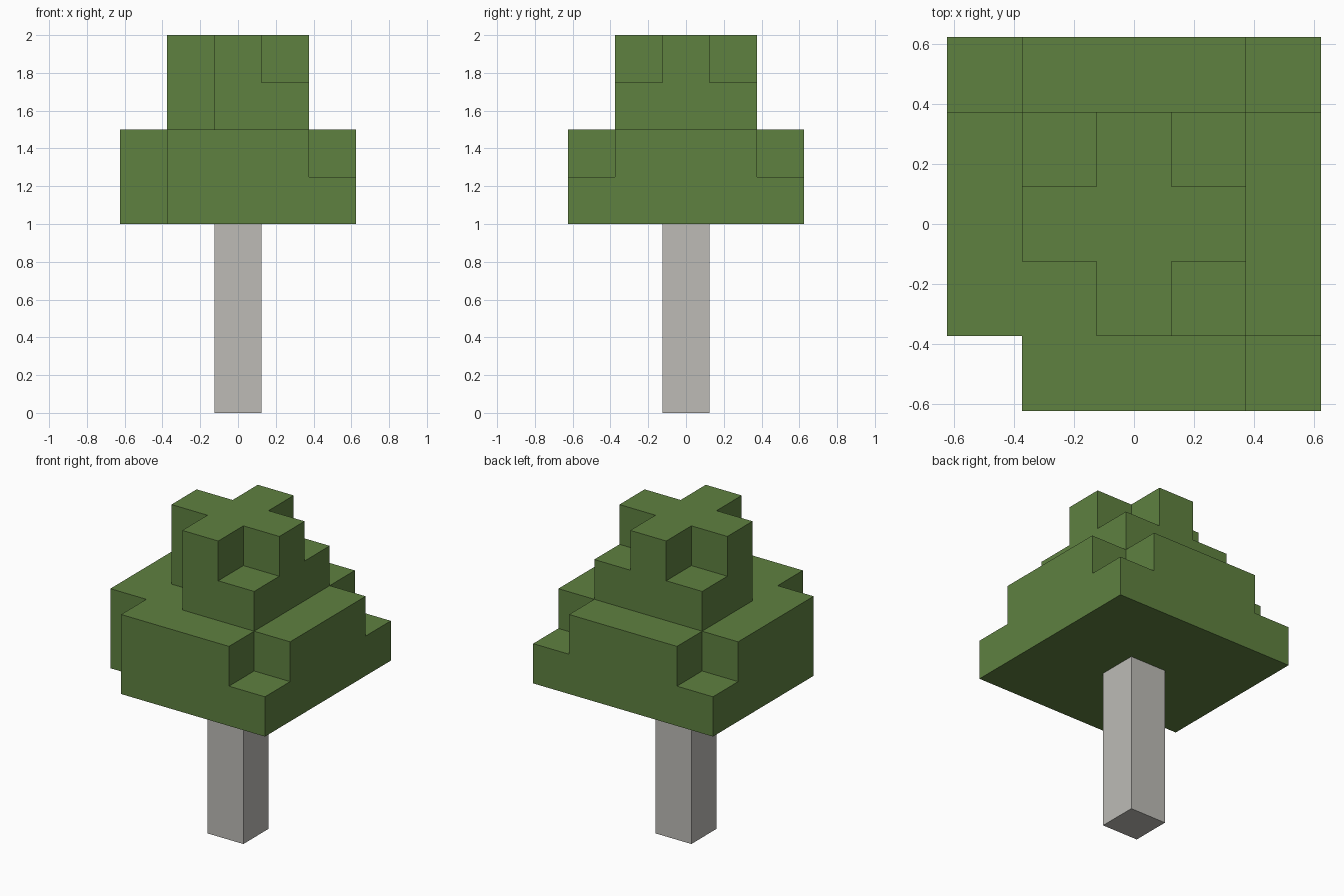
import bpy
import bmesh
from mathutils import Vector

cube = bpy.data.objects.get("Cube")
if cube:
    bpy.data.objects.remove(cube, do_unlink=True)

UNIT = 0.25  # edge length of one block


def make_material(name, rgb):
    mat = bpy.data.materials.new(name)
    mat.use_nodes = True
    mat.diffuse_color = (*rgb, 1)
    bsdf = mat.node_tree.nodes["Principled BSDF"]
    bsdf.inputs["Base Color"].default_value = (*rgb, 1)
    bsdf.inputs["Roughness"].default_value = 0.9
    return mat


def add_face(bm, centre, normal):
    """One block side, wound so that it faces along normal."""
    u = Vector((normal.y, normal.z, normal.x))
    v = normal.cross(u)
    corners = (u + v, v - u, -u - v, u - v)
    bm.faces.new([bm.verts.new((centre + (normal + c) / 2) * UNIT) for c in corners])


def block_part(name, cells, mat):
    """Merge unit blocks into one clean shell with no inner faces."""
    bm = bmesh.new()
    for cell in cells:
        for axis in range(3):
            for sign in (-1, 1):
                normal = Vector((0, 0, 0))
                normal[axis] = sign
                if tuple(int(c) for c in Vector(cell) + normal) not in cells:
                    add_face(bm, Vector(cell) + Vector((0, 0, 0.5)), normal)
    bmesh.ops.remove_doubles(bm, verts=bm.verts, dist=0.001)
    bmesh.ops.dissolve_limit(bm, angle_limit=0.01, verts=bm.verts, edges=bm.edges)
    mesh = bpy.data.meshes.new(name)
    bm.to_mesh(mesh)
    bm.free()
    mesh.materials.append(mat)
    obj = bpy.data.objects.new(name, mesh)
    bpy.context.collection.objects.link(obj)
    return obj


def tier_cells(reach, base):
    """Two-layer square tier: upper corners cut, front right corner cut through."""
    cells = set()
    for x in range(-reach, reach + 1):
        for y in range(-reach, reach + 1):
            corner = abs(x) == reach and abs(y) == reach
            if not corner:
                cells |= {(x, y, base), (x, y, base + 1)}
            elif x > 0 or y > 0:
                cells.add((x, y, base))
    return cells


leaf = make_material("leaf green", (0.114, 0.219, 0.051))
bark = make_material("pale grey bark", (0.51, 0.50, 0.47))

# Trunk and the two stepped leaf tiers
block_part("trunk", {(0, 0, z) for z in range(4)}, bark)
block_part("lower_foliage", tier_cells(2, 4), leaf)
block_part("upper_foliage", tier_cells(1, 6), leaf)
